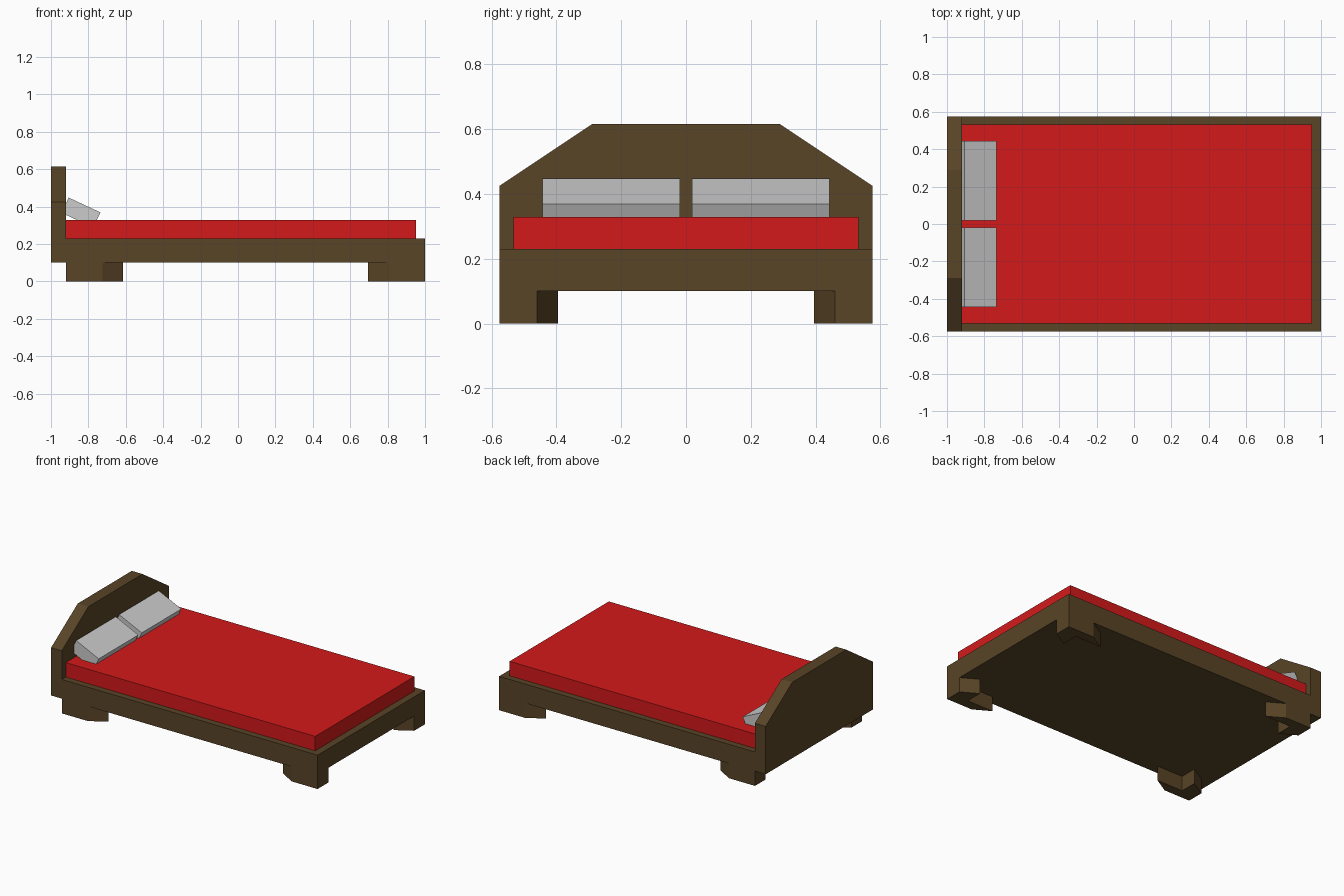
import bpy, bmesh
from math import radians
from mathutils import Vector, Matrix

if "Cube" in bpy.data.objects:
    bpy.data.objects.remove(bpy.data.objects["Cube"])


def material(name, rgb):
    m = bpy.data.materials.new(name)
    m.diffuse_color = (*rgb, 1)
    m.use_nodes = True
    m.node_tree.nodes["Principled BSDF"].inputs["Base Color"].default_value = m.diffuse_color
    return m


WOOD = material("brown_wood", (0.10, 0.058, 0.020))
RED = material("red_cloth", (0.65, 0.010, 0.011))


def prism(name, points, extrude, mat=None):
    """Extrude a flat 3D outline along a vector."""
    bm = bmesh.new()
    face = bm.faces.new([bm.verts.new(p) for p in points])
    res = bmesh.ops.extrude_face_region(bm, geom=[face], use_keep_orig=True)
    verts = [g for g in res["geom"] if isinstance(g, bmesh.types.BMVert)]
    bmesh.ops.translate(bm, verts=verts, vec=Vector(extrude))
    bmesh.ops.recalc_face_normals(bm, faces=bm.faces)
    me = bpy.data.meshes.new(name)
    bm.to_mesh(me)
    bm.free()
    if mat:
        me.materials.append(mat)
    ob = bpy.data.objects.new(name, me)
    bpy.context.collection.objects.link(ob)
    return ob


def box(name, x0, x1, y0, y1, z0, z1, mat=None):
    outline = [(x0, y0, z0), (x1, y0, z0), (x1, y1, z0), (x0, y1, z0)]
    return prism(name, outline, (0, 0, z1 - z0), mat)


# Bed frame and mattress
box("bed_frame", -0.92, 1, -0.575, 0.575, 0.10, 0.23, WOOD)
box("mattress", -0.92, 0.952, -0.532, 0.532, 0.23, 0.328, RED)

# Headboard with sloped shoulders
half = [(0.575, 0.10), (0.575, 0.425), (0.29, 0.615)]
profile = half + [(-y, z) for y, z in reversed(half)]
prism("headboard", [(-1, y, z) for y, z in profile], (0.08, 0, 0), WOOD)

# L-shaped corner legs with mitred ends, measured inward from the outer corner
corner = [(0, 0), (0.195, 0), (0.305, 0.065), (0.11, 0.065), (0.11, 0.18), (0, 0.115)]
for end, x, dx in (("head", -0.92, 1), ("foot", 1, -1)):
    for side, dy in (("front", 1), ("back", -1)):
        pts = [(x + dx * a, dy * (b - 0.575), 0) for a, b in corner]
        prism(f"{end}_{side}_leg", pts, (0, 0, 0.10), WOOD)

# Two pillows leaning against the headboard
for side, y in (("front", -0.443), ("back", 0.018)):
    pillow = box(f"{side}_pillow", 0, 0.187, 0, 0.425, -0.09, 0)
    pillow.matrix_world = Matrix.Translation((-0.905, y, 0.448)) @ Matrix.Rotation(radians(25), 4, "Y")
